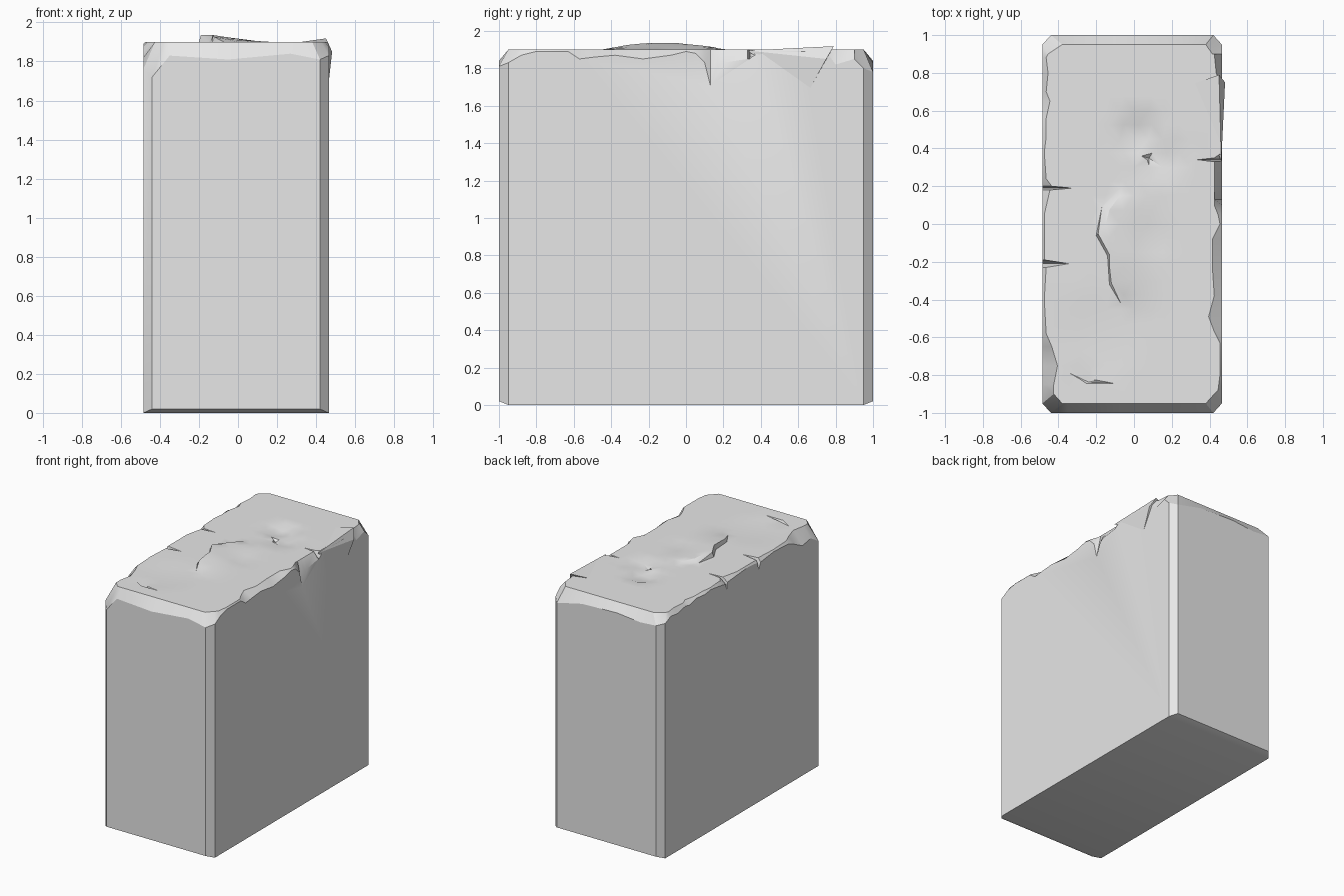
import bpy, bmesh, math
from mathutils import Vector
from mathutils.geometry import delaunay_2d_cdt

cube = bpy.data.objects.get("Cube")
if cube:
    bpy.data.objects.remove(cube, do_unlink=True)

stone = bpy.data.materials.new("pale_grey_stone")
stone.use_nodes = True
GREY = (0.8, 0.8, 0.8, 1)
stone.diffuse_color = GREY
stone.node_tree.nodes["Principled BSDF"].inputs["Base Color"].default_value = GREY

TOP = 1.9
LEFT, RIGHT, END = -0.485, 0.465, 1.0

# Worn rim of each side: position along the edge, inset, drop (hundredths)
front_rim = [(-44, 5, 18), (-35, 5, 7), (-5, 5, 9), (27, 5, 6), (42, 5, 9)]
right_rim = [(-95, 4, 7), (-88, 2, 3), (-80, 1, 1), (-63, 1, 1), (-57, 4, 5),
             (-49, 7, 4), (-38, 4, 3), (-23, 5, 5), (-8, 5, 3), (0, 1, 1),
             (5, 2, 2), (10, 4, 7), (13, 4, 19), (17, 4, 9), (20, 4, 7),
             (33, 4, 5), (34, 13, 5), (35, 4, 4), (37, 1, 3), (50, 1, 1),
             (63, 1, 1), (77, 2, 4), (80, 3, 8), (90, 4, 5), (95, 5, 10)]
back_rim = [(42, 5, 12), (20, 5, 7), (-10, 5, 6), (-30, 5, 8), (-44, 5, 7)]
left_rim = [(95, 3, 6), (88, 2, 3), (80, 3, 4), (70, 2, 2), (65, 4, 3), (56, 2, 1),
            (46, 2, 2), (38, 1, 1), (24, 2, 3), (20, 5, 4), (19, 16, 9), (18, 4, 3),
            (5, 1, 2), (-8, 1, 1), (-19, 1, 2), (-21, 14, 8), (-23, 2, 3),
            (-40, 1, 1), (-58, 2, 2), (-65, 5, 5), (-75, 8, 10), (-85, 6, 8),
            (-95, 6, 14)]

# Surface cracks and shallow dents on the top (x, y, radius, depth)
long_crack = [(-.07, .19), (-.17, .09), (-.2, -.06), (-.14, -.17), (-.13, -.32), (-.07, -.42)]
small_cracks = [[(-.34, -.79), (-.25, -.845), (-.1, -.845)], [(.04, .36), (.07, .34), (.08, .31)]]
dents = [(.03, .48, .12, .03), (.15, .35, .12, .02), (.1, -.08, .1, .008), (-.2, -.6, .25, .008)]


def clamp(v, limit):
    return max(-limit, min(limit, v))


def slab_lift(x, y):
    """Height of the lifted slab beside the long crack."""
    for (x0, y0), (x1, y1) in zip(long_crack, long_crack[1:]):
        if y1 <= y <= y0:
            dx = x - (x0 + (x1 - x0) * (y - y0) / (y1 - y0))
            if dx < 0.004:
                return 0
            return .038 * max(0, 1 - dx / .27) * math.sin(math.pi * (.19 - y) / .61) ** .6
    return 0


def height(x, y):
    z = TOP + slab_lift(x, y)
    for cx, cy, r, depth in dents:
        d = math.hypot(x - cx, y - cy) / r
        if d < 1:
            z -= depth * (1 - d * d)
    return z


def make_object(name, bm):
    bmesh.ops.recalc_face_normals(bm, faces=bm.faces)
    mesh = bpy.data.meshes.new(name)
    bm.to_mesh(mesh)
    bm.free()
    mesh.materials.append(stone)
    obj = bpy.data.objects.new(name, mesh)
    bpy.context.collection.objects.link(obj)
    bpy.ops.object.select_all(action="DESELECT")
    obj.select_set(True)
    bpy.context.view_layer.objects.active = obj
    bpy.ops.object.shade_smooth_by_angle(angle=math.radians(28))
    return obj


# Block: four walls, chamfered corners, chipped bevel and cap
bm = bmesh.new()
sides = [(front_rim, "y", -END, 1), (right_rim, "x", RIGHT, -1),
         (back_rim, "y", END, -1), (left_rim, "x", LEFT, 1)]
walls, feet, top_ring = [], [], []
for rim, axis, plane, _ in sides:
    inward = -1 if plane > 0 else 1
    wall = []
    for t, inset, drop in rim:
        t, inset, drop = t / 100, inset / 100, drop / 100
        p = plane + inward * inset
        z = TOP - drop
        if axis == "x":
            wall.append(bm.verts.new((plane, t, z)))
            top_ring.append(bm.verts.new((p, clamp(t, .9), TOP)))
        else:
            wall.append(bm.verts.new((t, plane, z)))
            top_ring.append(bm.verts.new((clamp(t, .38), p, TOP)))
    base = 0 if axis == "x" else .02
    ends = [bm.verts.new((v.co.x, v.co.y, base)) for v in (wall[0], wall[-1])]
    bm.faces.new([ends[0], ends[1]] + wall[::-1])
    walls.append(wall)
    feet.append(ends)

for i in range(4):
    j = (i + 1) % 4
    bm.faces.new([feet[i][1], feet[j][0], walls[j][0], walls[i][-1]])
bm.faces.new([feet[1][0], feet[1][1], feet[3][0], feet[3][1]])
bm.faces.new([feet[0][0], feet[0][1], feet[1][0], feet[3][1]])
bm.faces.new([feet[2][0], feet[2][1], feet[3][0], feet[1][1]])

wall_ring = [v for wall in walls for v in wall]
count = len(wall_ring)
for i in range(count):
    j = (i + 1) % count
    bm.faces.new([wall_ring[i], wall_ring[j], top_ring[j], top_ring[i]])

# Cap: fill the rim, keeping the crack lines as edges
points = [v.co.xy for v in top_ring]
edges = []
levels = {}
for path, drop in [(long_crack, 0)] + [(c, .015) for c in small_cracks]:
    low = len(points)
    points += [Vector(p) for p in path]
    high = len(points)
    points += [Vector((x + .01, y + .008)) for x, y in path[1:-1]]
    for k in range(high, len(points)):
        levels[k] = height(*points[k]) - drop
    first = list(range(low, high))
    second = [low] + list(range(high, len(points))) + [high - 1]
    for chain in (first, second):
        edges += list(zip(chain, chain[1:]))
step = .075
for i in range(-4, 5):
    for j in range(-11, 12):
        points.append(Vector((i * step + .02 * (j % 2), j * step)))

out, _, faces, origin, _, _ = delaunay_2d_cdt(points, edges, [list(range(count))], 1, 1e-5)
cap = []
for p, src in zip(out, origin):
    k = src[0] if src else None
    if k is not None and k < count:
        cap.append(top_ring[k])
    else:
        cap.append(bm.verts.new((p.x, p.y, levels.get(k, height(p.x, p.y)))))
for f in faces:
    bm.faces.new([cap[k] for k in f])
bmesh.ops.delete(bm, geom=[v for v in bm.verts if not v.link_faces], context="VERTS")
make_object("stone_block", bm)

# Loose flake lifting off the right rim
bm = bmesh.new()
for co in [(.46, .64, 1.65), (.482, .75, 1.85), (.45, .79, 1.918), (.462, .33, 1.895),
           (.31, .74, 1.898), (.465, .6, 1.88), (.4, .7, 1.8)]:
    bm.verts.new(co)
bmesh.ops.convex_hull(bm, input=bm.verts)
bmesh.ops.delete(bm, geom=[v for v in bm.verts if not v.link_faces], context="VERTS")
make_object("rim_flake", bm)
